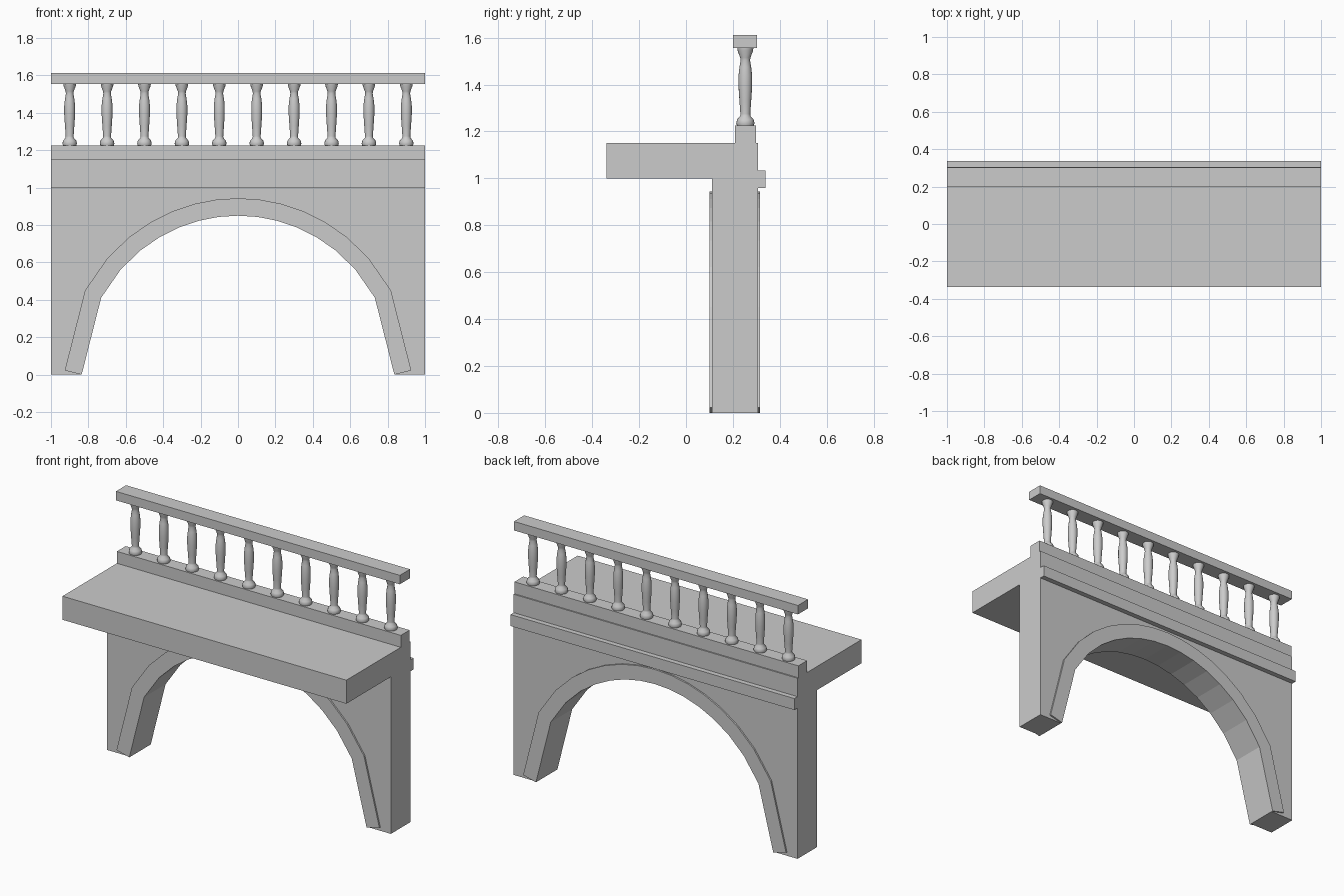
import bpy, bmesh, math
from mathutils import Vector

if "Cube" in bpy.data.objects:
    bpy.data.objects.remove(bpy.data.objects["Cube"])


def make_object(name, bm):
    bmesh.ops.recalc_face_normals(bm, faces=bm.faces[:])
    mesh = bpy.data.meshes.new(name)
    bm.to_mesh(mesh)
    bm.free()
    obj = bpy.data.objects.new(name, mesh)
    bpy.context.collection.objects.link(obj)
    return obj


def box(name, y0, y1, z0, z1):
    """Full-width block, x from -1 to 1."""
    bm = bmesh.new()
    bmesh.ops.create_cube(bm, size=1)
    for v in bm.verts:
        v.co = (v.co.x * 2, (y0 + y1) / 2 + v.co.y * (y1 - y0),
                (z0 + z1) / 2 + v.co.z * (z1 - z0))
    return make_object(name, bm)


def strip_prism(name, lower, upper, y0, y1):
    """Solid between two matching x-z outlines, extruded along y."""
    bm = bmesh.new()
    rows = [[bm.verts.new((p.x, y, p.y)) for p in line]
            for line, y in ((lower, y0), (upper, y0), (upper, y1), (lower, y1))]
    for a, b in zip(rows, rows[1:] + rows[:1]):
        for i in range(len(lower) - 1):
            bm.faces.new((a[i], a[i + 1], b[i + 1], b[i]))
    for i in (0, -1):
        bm.faces.new([r[i] for r in rows])
    return make_object(name, bm)


# Arch outline: half ellipse with points evenly spaced in x
SEG, A, B, BAND = 16, 0.836, 0.85, 0.093
xs = [-A + 2 * A * i / SEG for i in range(SEG + 1)]
inner = [Vector((x, B * math.sqrt(max(0, 1 - (x / A) ** 2)))) for x in xs]

# Outer outline of the trim, offset with mitred corners
normals = []
for p, q in zip(inner, inner[1:]):
    d = (q - p).normalized()
    normals.append(Vector((-d.y, d.x)))
outer = []
for i, p in enumerate(inner):
    n0, n1 = normals[max(i - 1, 0)], normals[min(i, SEG - 1)]
    m = (n0 + n1).normalized()
    outer.append(p + m * (BAND / m.dot(n0)))

# Arched wall: legs at both ends plus the spandrel above the arch
bm = bmesh.new()
outline = [(-1, 0)] + [tuple(p) for p in inner] + [(1, 0), (1, 1), (-1, 1)]
face = bm.faces.new([bm.verts.new((x, 0.11, z)) for x, z in outline])
ext = bmesh.ops.extrude_face_region(bm, geom=[face], use_keep_orig=True)
bmesh.ops.translate(bm, vec=(0, 0.196, 0),
                    verts=[g for g in ext["geom"] if isinstance(g, bmesh.types.BMVert)])
make_object("arched_wall", bm)

# Raised arch trim on both wall faces
strip_prism("arch_trim_front", inner, outer, 0.10, 0.11)
strip_prism("arch_trim_back", inner, outer, 0.306, 0.316)

# Deck, moulding, curb and handrail
box("deck", -0.338, 0.306, 1.0, 1.15)
box("moulding", 0.30, 0.338, 0.96, 1.033)
box("curb", 0.21, 0.298, 1.15, 1.226)
box("handrail", 0.20, 0.302, 1.555, 1.612)

# Turned balusters
PROFILE = [(0.036, 1.226), (0.039, 1.236), (0.035, 1.252), (0.022, 1.266),
           (0.021, 1.275), (0.025, 1.33), (0.029, 1.39), (0.029, 1.44),
           (0.025, 1.475), (0.020, 1.503), (0.022, 1.515), (0.033, 1.545),
           (0.034, 1.555)]
SIDES = 16
for k in range(10):
    bm = bmesh.new()
    rings = [[bm.verts.new((r * math.cos(2 * math.pi * j / SIDES),
                            r * math.sin(2 * math.pi * j / SIDES), z))
              for j in range(SIDES)] for r, z in PROFILE]
    for a, b in zip(rings, rings[1:]):
        for j in range(SIDES):
            n = (j + 1) % SIDES
            bm.faces.new((a[j], a[n], b[n], b[j]))
    bm.faces.new(rings[0])
    bm.faces.new(rings[-1])
    obj = make_object(f"baluster_{k + 1}", bm)
    obj.location = (-0.9 + 0.2 * k, 0.253, 0)
    bpy.ops.object.select_all(action='DESELECT')
    obj.select_set(True)
    bpy.context.view_layer.objects.active = obj
    bpy.ops.object.shade_smooth_by_angle(angle=math.radians(40))
